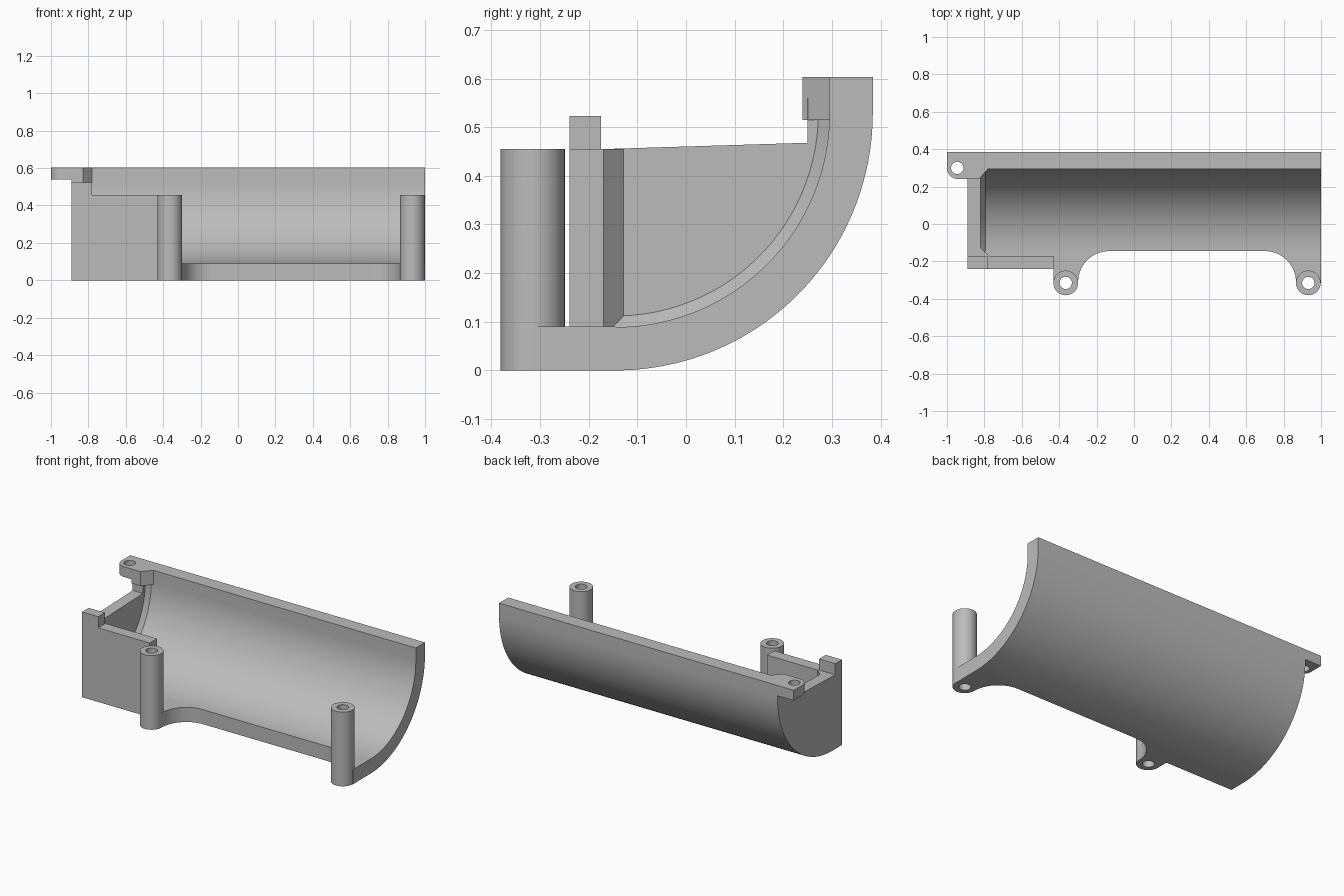
import bpy
import bmesh
from math import sin, cos, radians
from mathutils import Vector

cube = bpy.data.objects.get("Cube")
if cube:
    bpy.data.objects.remove(cube, do_unlink=True)

GREY = (0.5, 0.5, 0.5, 1)
mat = bpy.data.materials.new("plain grey plastic")
mat.use_nodes = True
mat.diffuse_color = GREY
mat.node_tree.nodes["Principled BSDF"].inputs["Base Color"].default_value = GREY

# Shared dimensions
CY, CZ = -0.145, 0.529          # axis of the curved shell
R_OUT, R_IN = 0.529, 0.44
FLOOR, TOP, WALL_TOP = 0.09, 0.603, 0.455
LEFT, RIGHT, INNER = -0.89, 1.0, -0.82
BOSS_X, BOSS_Y, BOSS_R, HOLE_R = (-0.365, 0.932), -0.315, 0.066, 0.033


def arc(cx, cy, r, a0, a1, n=16):
    angles = [radians(a0 + (a1 - a0) * i / n) for i in range(n + 1)]
    return [(cx + r * cos(a), cy + r * sin(a)) for a in angles]


def loft(name, rings):
    """Join matching closed rings into a capped solid."""
    bm = bmesh.new()
    loops = [[bm.verts.new(p) for p in ring] for ring in rings]
    n = len(loops[0])
    for a, b in zip(loops, loops[1:]):
        for i in range(n):
            j = (i + 1) % n
            bm.faces.new((a[i], a[j], b[j], b[i]))
    bm.faces.new(loops[0])
    bm.faces.new(loops[-1])
    bmesh.ops.recalc_face_normals(bm, faces=bm.faces)
    mesh = bpy.data.meshes.new(name)
    bm.to_mesh(mesh)
    bm.free()
    mesh.materials.append(mat)
    obj = bpy.data.objects.new(name, mesh)
    bpy.context.collection.objects.link(obj)
    return obj


def plate(name, outline, z0, z1):
    return loft(name, [[(x, y, z) for x, y in outline] for z in (z0, z1)])


def section(name, outline, x0, x1):
    return loft(name, [[(x, y, z) for y, z in outline] for x in (x0, x1)])


def box(name, x0, x1, y0, y1, z0, z1):
    return plate(name, [(x0, y0), (x1, y0), (x1, y1), (x0, y1)], z0, z1)


def drill(obj, x, y):
    """Cut a round screw hole right through a part."""
    cutter = plate("hole_cutter", arc(x, y, HOLE_R, 0, 360, 32)[:-1], -0.2, 0.8)
    cutter.hide_render = True
    mod = obj.modifiers.new("hole", 'BOOLEAN')
    mod.operation, mod.solver, mod.object = 'DIFFERENCE', 'EXACT', cutter
    bpy.context.view_layer.update()
    done = bpy.data.meshes.new_from_object(
        obj.evaluated_get(bpy.context.evaluated_depsgraph_get()))
    obj.modifiers.clear()
    obj.data = done
    bpy.data.objects.remove(cutter, do_unlink=True)


# Quarter-round shell with a short upright lip
outer = arc(CY, CZ, R_OUT, -90, 0, 40)
inner = arc(CY, CZ, R_IN, 0, -90, 40)
lip = [(CY + R_OUT, TOP), (CY + R_IN, TOP)]
parts = [section("curved_shell", outer + lip + inner, LEFT, RIGHT)]

# Floor ledges that flare out to the screw posts
fillet = BOSS_X[0] + BOSS_R
left_plan = [(LEFT, CY), (LEFT, -0.24), (BOSS_X[0] - BOSS_R, -0.24)]
left_plan += arc(BOSS_X[0], BOSS_Y, BOSS_R, 180, 360)
left_plan += arc(fillet + 0.166, CY - 0.166, 0.166, 180, 90)
fillet = BOSS_X[1] - BOSS_R
right_plan = arc(fillet - 0.166, CY - 0.166, 0.166, 90, 0)
right_plan += arc(BOSS_X[1], BOSS_Y, BOSS_R, 180, 360)
right_plan += [(RIGHT, BOSS_Y), (RIGHT, CY)]
for side, plan, x in zip(("left", "right"), (left_plan, right_plan), BOSS_X):
    ledge = plate("floor_ledge_" + side, plan, 0, FLOOR)
    drill(ledge, x, BOSS_Y)
    post = plate("screw_post_" + side,
                 arc(x, BOSS_Y, BOSS_R, 0, 360, 32)[:-1], FLOOR, WALL_TOP)
    drill(post, x, BOSS_Y)
    parts += [ledge, post]

# End wall filling the curve, with a sloping top edge
wall = [(-0.17, FLOOR)] + inner[::-1]
wall += [(CY + R_IN, 0.56), (0.25, 0.56), (0.25, 0.468), (-0.17, WALL_TOP)]
parts.append(section("end_wall", wall, LEFT, INNER))

# Front wall and its raised corner block
parts.append(box("front_wall", LEFT, BOSS_X[0] - BOSS_R, -0.24, -0.17, FLOOR, WALL_TOP))
parts.append(box("corner_block", LEFT, -0.78, -0.24, -0.175, WALL_TOP, 0.523))

# Chamfers where the end wall meets the front wall and shell
parts.append(plate("corner_chamfer",
                   [(INNER, -0.17), (-0.775, -0.17), (INNER, -0.128)], FLOOR, WALL_TOP))
rings = []
for a in [radians(-90 + 90 * i / 40) for i in range(41)]:
    rings.append([(x, CY + r * cos(a), CZ + r * sin(a)) for x, r in
                  ((INNER, R_IN), (-0.795, R_IN), (INNER, R_IN - 0.023))])
rings.insert(0, [Vector(p) - Vector((0, 0.025, 0)) for p in rings[0]])
parts.append(loft("curve_chamfer", rings))

# Top corner flange and the ear with its screw hole
back = CY + R_IN
parts.append(plate("top_flange", [(LEFT, 0.24), (-0.83, 0.24), (-0.78, back), (LEFT, back)],
                   0.515, TOP))
ear_plan = arc(-0.94, 0.30, 0.06, 180, 270)
ear_plan += [(LEFT, 0.24), (LEFT, CY + R_OUT), (-1, CY + R_OUT)]
ear = plate("screw_ear", ear_plan, 0.54, TOP)
drill(ear, -0.945, 0.30)
parts.append(ear)

# Smooth curves, sharp corners
bpy.ops.object.select_all(action='DESELECT')
for obj in parts:
    obj.select_set(True)
bpy.context.view_layer.objects.active = parts[0]
bpy.ops.object.shade_smooth_by_angle(angle=radians(30))
